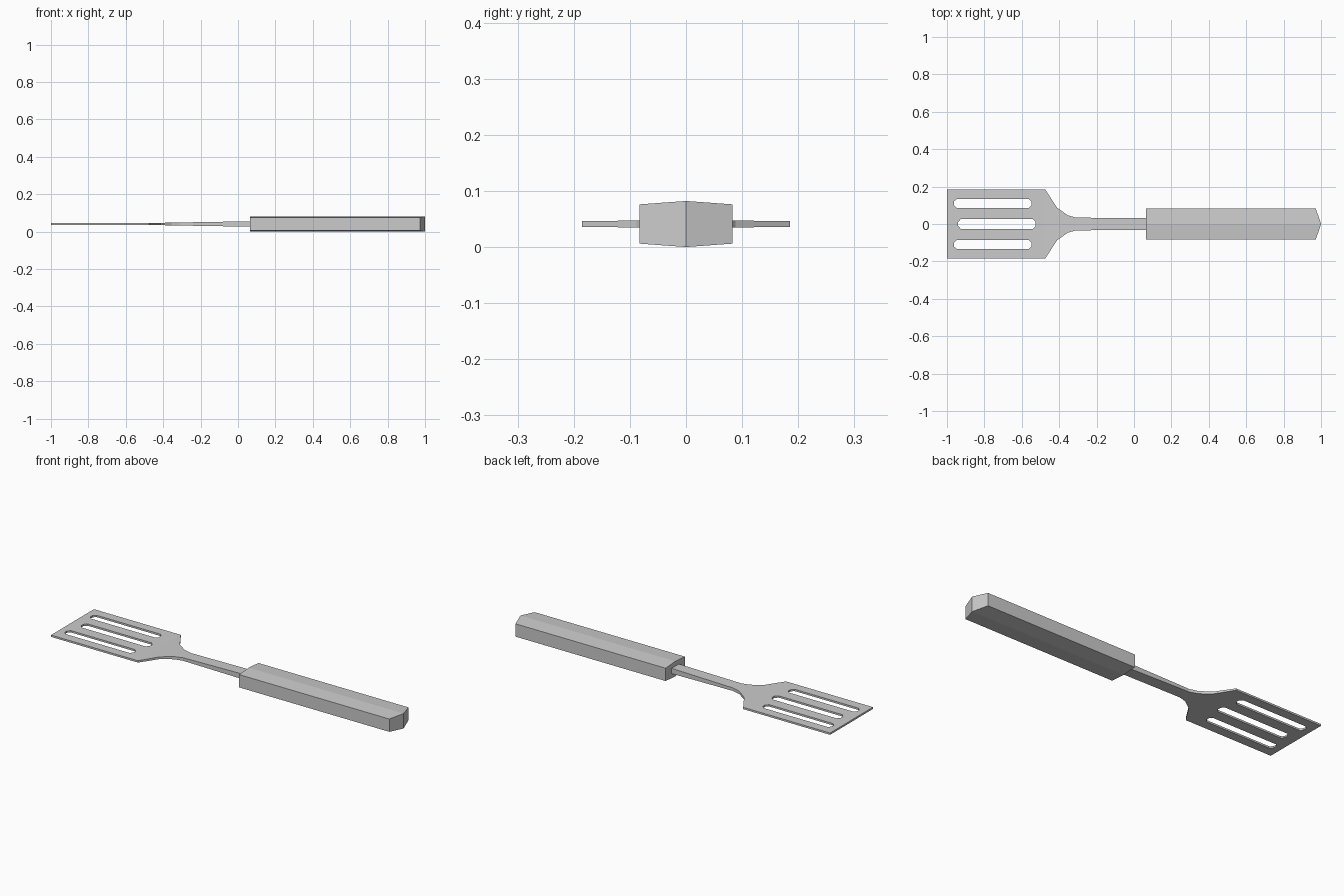
import bpy, bmesh

if "Cube" in bpy.data.objects:
    bpy.data.objects.remove(bpy.data.objects["Cube"])

ZC = 0.041  # mid height of the whole tool


def loft(name, rings):
    """Solid through six-point rings; points 0 and 3 lie on the centre line."""
    bm = bmesh.new()
    rows = [[bm.verts.new(p) for p in ring] for ring in rings]
    for a, b in zip(rows, rows[1:]):
        for i in range(6):
            j = (i + 1) % 6
            bm.faces.new((a[i], a[j], b[j], b[i]))
    for r in (rows[0], rows[-1]):
        bm.faces.new(r[0:4])
        bm.faces.new((r[0], r[3], r[4], r[5]))
    bmesh.ops.recalc_face_normals(bm, faces=bm.faces)
    me = bpy.data.meshes.new(name)
    bm.to_mesh(me)
    bm.free()
    ob = bpy.data.objects.new(name, me)
    bpy.context.collection.objects.link(ob)
    return ob


def ring(x, w, t, ridge=0.0, tip=0.0):
    """Cross-section of half width w, half side height t, with centre ridge and tip."""
    m, r = x + tip, t + ridge
    return [(m, 0, ZC + r), (x, w, ZC + t), (x, w, ZC - t),
            (m, 0, ZC - r), (x, -w, ZC - t), (x, -w, ZC + t)]


# Blade flowing into the thickening shank: (x, half width, half thickness)
stations = [(-1.0, 0.185, 0.005), (-0.475, 0.185, 0.005), (-0.412, 0.088, 0.0062),
            (-0.355, 0.047, 0.0075), (-0.31, 0.034, 0.0082), (0.1, 0.031, 0.015)]
blade = loft("blade_and_shank", [ring(*s) for s in stations])

# Three slots with chamfered ends
for i, (x0, x1, y, h) in enumerate([(-0.963, -0.548, 0.11, 0.024),
                                    (-0.941, -0.526, 0.0, 0.026),
                                    (-0.963, -0.548, -0.11, 0.024)]):
    bm = bmesh.new()
    outline = [(x0, y - 0.01), (x0 + 0.015, y - h), (x1 - 0.015, y - h), (x1, y - 0.01),
               (x1, y + 0.01), (x1 - 0.015, y + h), (x0 + 0.015, y + h), (x0, y + 0.01)]
    face = bm.faces.new([bm.verts.new((px, py, 0.0)) for px, py in outline])
    up = bmesh.ops.extrude_face_region(bm, geom=[face])["geom"]
    bmesh.ops.translate(bm, vec=(0, 0, 0.1),
                        verts=[v for v in up if isinstance(v, bmesh.types.BMVert)])
    bmesh.ops.recalc_face_normals(bm, faces=bm.faces)
    me = bpy.data.meshes.new(f"slot_cutter_{i}")
    bm.to_mesh(me)
    bm.free()
    cutter = bpy.data.objects.new(me.name, me)
    bpy.context.collection.objects.link(cutter)
    cutter.hide_render = True
    cutter.display_type = 'WIRE'
    mod = blade.modifiers.new(f"slot_{i}", 'BOOLEAN')
    mod.object = cutter
    mod.operation = 'DIFFERENCE'
    mod.solver = 'EXACT'

# Handle with shallow ridges above and below and a pointed butt end
handle = loft("handle", [ring(0.065, 0.083, 0.035, 0.006),
                         ring(0.972, 0.083, 0.035, 0.006, 0.028)])
